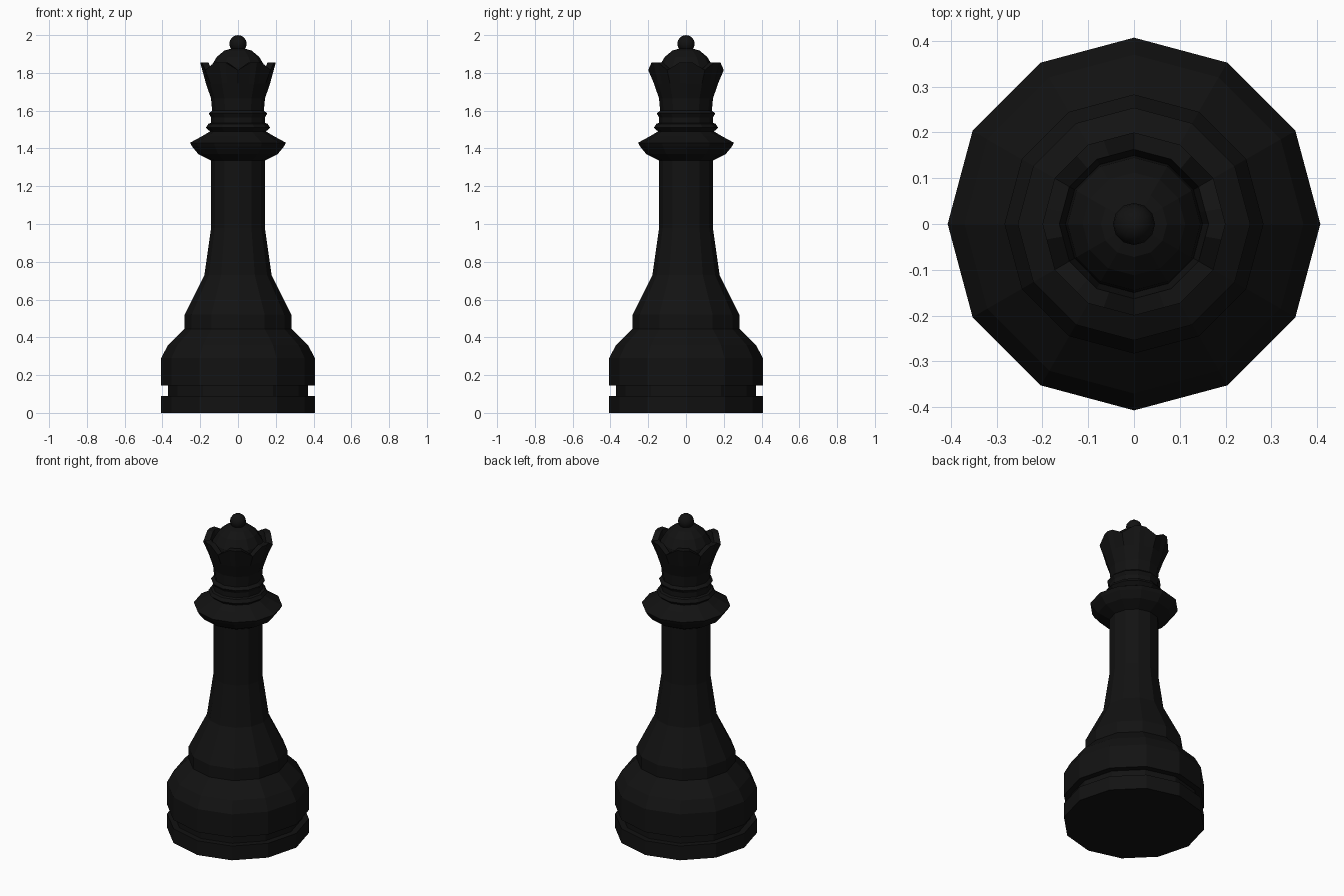
import bpy, bmesh
from math import sin, cos, radians

if "Cube" in bpy.data.objects:
    bpy.data.objects.remove(bpy.data.objects["Cube"])

black = bpy.data.materials.new("black")
black.diffuse_color = (0.006, 0.006, 0.006, 1)
black.use_nodes = True
black.node_tree.nodes["Principled BSDF"].inputs["Base Color"].default_value = black.diffuse_color


def poly_r(r, deg):
    """Radius at an angle on a 12-sided ring with a corner at 0 degrees."""
    return r * cos(radians(15)) / cos(radians(deg % 30 - 15))


def lathe(name, profile, angles, drop=None, closed=False):
    """Sweep (r, z) points round z; drop(i, deg) lowers profile point i."""
    bm = bmesh.new()
    rings = []
    for i, (r, z) in enumerate(profile):
        ring = []
        for a in angles:
            q = poly_r(r, a)
            dz = drop(i, a) if drop else 0
            ring.append(bm.verts.new((q * cos(radians(a)), q * sin(radians(a)), z - dz)))
        rings.append(ring)
    n = len(angles)
    pairs = list(zip(rings, rings[1:]))
    if closed:
        pairs.append((rings[-1], rings[0]))
    else:
        bm.faces.new(rings[0][::-1])
        bm.faces.new(rings[-1])
    for lo, hi in pairs:
        for k in range(n):
            m = (k + 1) % n
            bm.faces.new((lo[k], lo[m], hi[m], hi[k]))
    bmesh.ops.recalc_face_normals(bm, faces=bm.faces)
    me = bpy.data.meshes.new(name)
    bm.to_mesh(me)
    bm.free()
    me.materials.append(black)
    ob = bpy.data.objects.new(name, me)
    bpy.context.collection.objects.link(ob)
    return ob


twelve = [30 * k for k in range(12)]

# Base with its groove, flaring foot and stem
lathe("base_and_stem", [
    (0.407, 0), (0.407, 0.09), (0.37, 0.09), (0.37, 0.145), (0.407, 0.145),
    (0.407, 0.29), (0.37, 0.36), (0.283, 0.445), (0.283, 0.52), (0.178, 0.73),
    (0.142, 0.98), (0.142, 1.34)], twelve)

# Collar and neck rings
lathe("collar", [
    (0.142, 1.335), (0.21, 1.37), (0.243, 1.41), (0.254, 1.43), (0.19, 1.465),
    (0.148, 1.49), (0.17, 1.51), (0.157, 1.53), (0.143, 1.535), (0.143, 1.565),
    (0.155, 1.585), (0.137, 1.60)], twelve)

# Crown: six flat-topped points at 0, 60, ... with V notches between them
crown_angles = [60 * k + d for k in range(6) for d in (-10, 0, 10, 30)]
lathe("crown", [
    (0.137, 1.60), (0.143, 1.665), (0.17, 1.745), (0.2, 1.855),
    (0.163, 1.855), (0.15, 1.78), (0.10, 1.70)], crown_angles,
    drop=lambda i, a: 0.04 if i in (3, 4) and a % 60 == 30 else 0, closed=True)

# Domed top inside the crown
lathe("dome", [
    (0.10, 1.70), (0.15, 1.79), (0.145, 1.83), (0.112, 1.885),
    (0.072, 1.918), (0.03, 1.93)], twelve)

# Finial ball
bpy.ops.mesh.primitive_uv_sphere_add(segments=12, ring_count=8, radius=0.046,
                                     location=(0, 0, 1.954))
ball = bpy.context.object
ball.name = "finial_ball"
ball.data.materials.append(black)
bpy.ops.object.shade_smooth()
